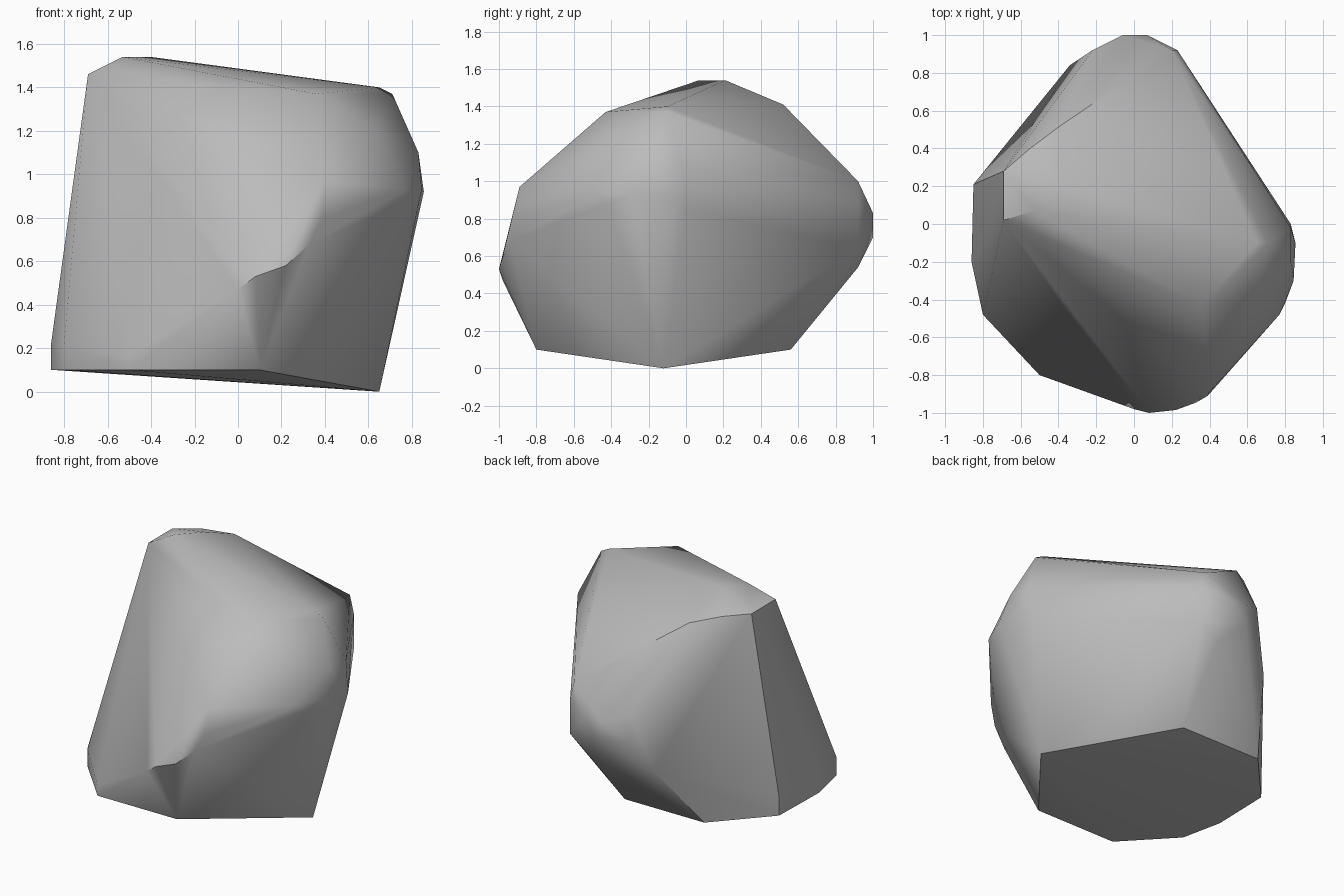
import bpy
import bmesh
import math

# Remove the default cube only
cube = bpy.data.objects.get("Cube")
if cube:
    bpy.data.objects.remove(cube, do_unlink=True)


def flat_material(name, colour):
    mat = bpy.data.materials.new(name)
    mat.use_nodes = True
    mat.diffuse_color = colour
    shader = next(n for n in mat.node_tree.nodes if n.type == "BSDF_PRINCIPLED")
    shader.inputs["Base Color"].default_value = colour
    shader.inputs["Roughness"].default_value = 0.8
    return mat


# Underside: one low foot and a ring of corners just above the ground
foot = [(.65, -.12, 0)]
base_ring = [(x, y, .1) for x, y in (
    (.1, -.8), (-.5, -.8), (-.8, -.48), (-.86, -.2),
    (-.85, .21), (-.53, .56), (.07, .56))]

# Short upright rim along the low side
low_rim = [(x, y, .22) for x, y in ((-.8, -.48), (-.86, -.2), (-.85, .21))]

# Rounded front belly, curving up to the front shoulder
front_belly = [(-.5, -.8, .17), (0, -.98, .47), (.08, -1, .53),
               (.22, -.985, .58), (.33, -.945, .68),
               (.39, -.91, .8), (.4, -.89, .97)]

# Bulging side shoulder
side_shoulder = [(.77, -.48, .93), (.8, -.42, .88), (.845, -.3, .93),
                 (.855, -.1, .92), (.83, 0, .85), (.83, -.02, 1.08),
                 (.83, -.2, 1.1), (.71, -.1, 1.37), (.65, -.1, 1.4),
                 (.64, -.42, 1.2), (.36, -.43, 1.37)]

# Top crest
crest = [(-.69, .02, 1.46), (-.69, .28, 1.46), (-.55, .4, 1.45),
         (-.39, .52, 1.41), (-.53, .07, 1.54), (-.4, .21, 1.54)]

# Blunt back nose
back_nose = [(.2, .92, 1), (.23, .92, .88), (.23, .92, .64),
             (.1, .92, .54), (.07, 1, .83), (-.06, 1, .83),
             (-.06, 1, .7), (-.22, .92, .9), (-.22, .92, .7),
             (-.34, .84, .51)]

# Wrap a convex skin around all the corner groups
bm = bmesh.new()
for group in (foot, base_ring, low_rim, front_belly,
              side_shoulder, crest, back_nose):
    for corner in group:
        bm.verts.new(corner)
hull = bmesh.ops.convex_hull(bm, input=bm.verts)
spare = [v for v in bm.verts if not v.link_faces]
bmesh.ops.delete(bm, geom=spare, context="VERTS")

# Merge nearly coplanar triangles into clean facets
bmesh.ops.dissolve_limit(bm, angle_limit=math.radians(1),
                         verts=bm.verts, edges=bm.edges)
bmesh.ops.recalc_face_normals(bm, faces=bm.faces)

mesh = bpy.data.meshes.new("boulder")
bm.to_mesh(mesh)
bm.free()
mesh.materials.append(flat_material("stone grey", (.5, .5, .5, 1)))

boulder = bpy.data.objects.new("boulder", mesh)
bpy.context.scene.collection.objects.link(boulder)

# Soft facets with crisp edges where the stone turns sharply
for obj in bpy.context.selected_objects:
    obj.select_set(False)
boulder.select_set(True)
bpy.context.view_layer.objects.active = boulder
bpy.ops.object.shade_smooth_by_angle(angle=math.radians(35))
